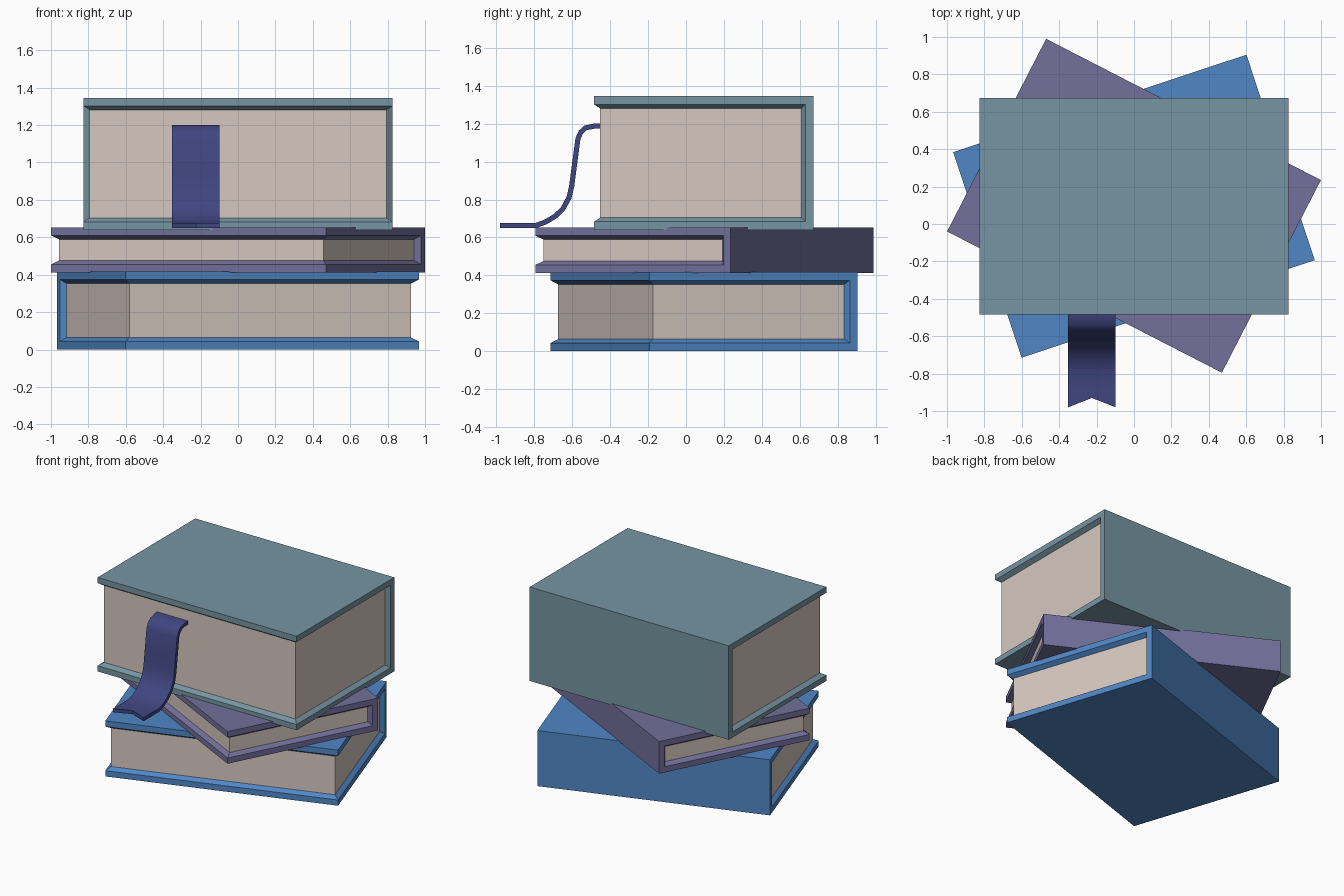
import bpy, bmesh, math

if "Cube" in bpy.data.objects:
    bpy.data.objects.remove(bpy.data.objects["Cube"])


def material(name, rgb):
    m = bpy.data.materials.new(name)
    lin = [((c / 255 + 0.055) / 1.055) ** 2.4 for c in rgb]
    m.diffuse_color = (*lin, 1)
    m.use_nodes = True
    m.node_tree.nodes["Principled BSDF"].inputs["Base Color"].default_value = m.diffuse_color
    return m


TEAL = material("dusty teal", (118, 149, 162))
PURPLE = material("muted purple", (115, 112, 155))
BLUE = material("mid blue", (80, 134, 197))
PAPER = material("paper", (214, 200, 192))
NAVY = material("ribbon navy", (64, 70, 128))

W, D = 1.652, 1.158        # cover size
RIM, INNER, INSET = 0.043, 0.064, 0.032   # board edge, full thickness, page recess


def add_object(name, bm, mat):
    bmesh.ops.recalc_face_normals(bm, faces=bm.faces)
    me = bpy.data.meshes.new(name)
    bm.to_mesh(me)
    bm.free()
    me.materials.append(mat)
    ob = bpy.data.objects.new(name, me)
    bpy.context.collection.objects.link(ob)
    return ob


def loft(bm, rings):
    """Closed solid through a list of four-point rings."""
    rows = [[bm.verts.new(p) for p in r] for r in rings]
    for a, b in zip(rows, rows[1:]):
        for i in range(4):
            j = (i + 1) % 4
            bm.faces.new((a[i], a[j], b[j], b[i]))
    bm.faces.new(rows[0])
    bm.faces.new(rows[-1])


def rect(x, y0, y1, z):
    return [(-x, y0, z), (x, y0, z), (x, y1, z), (-x, y1, z)]


def book(name, mat, centre, angle, z0, z1):
    h, x, y = z1 - z0, W / 2, D / 2
    bm = bmesh.new()
    # two boards with bevelled inner edges
    for flip in (False, True):
        f = (lambda z: h - z) if flip else (lambda z: z)
        loft(bm, [rect(x, -y, y, f(0)), rect(x, -y, y, f(RIM)),
                  rect(x - INSET, -y + INSET, y, f(INNER))])
    # spine with the same bevel
    def upright(hx, yy):
        return [(-hx, yy, 0), (hx, yy, 0), (hx, yy, h), (-hx, yy, h)]
    loft(bm, [upright(x, y), upright(x, y - RIM), upright(x - INSET, y - INNER)])
    cover = add_object(name + "_cover", bm, mat)
    # page block
    bm = bmesh.new()
    loft(bm, [rect(x - INSET, -y + INSET, y - 0.05, z) for z in (0.05, h - 0.05)])
    pages = add_object(name + "_pages", bm, PAPER)
    for ob in (cover, pages):
        ob.location = (*centre, z0)
        ob.rotation_euler.z = math.radians(angle)


book("bottom_book", BLUE, (0, 0.095), 18.4, 0.0, 0.417)
book("middle_book", PURPLE, (0, 0.0975), -27.2, 0.412, 0.653)
book("top_book", TEAL, (0, 0.094), 0, 0.64, 1.345)

# bookmark ribbon: side path (y, z), swallowtail end
path = [(-0.40, 1.188), (-0.48, 1.188), (-0.53, 1.178), (-0.555, 1.155), (-0.57, 1.12),
        (-0.59, 0.97), (-0.603, 0.87), (-0.617, 0.81), (-0.65, 0.75), (-0.69, 0.712),
        (-0.74, 0.682), (-0.79, 0.664), (-0.88, 0.663), (-0.98, 0.663)]
bm = bmesh.new()
rows = []
for y, z in path:
    mid = -0.93 if y == -0.98 else y
    rows.append([bm.verts.new(p) for p in ((-0.352, y, z), (-0.225, mid, z), (-0.098, y, z))])
for a, b in zip(rows, rows[1:]):
    for i in range(2):
        bm.faces.new((a[i], a[i + 1], b[i + 1], b[i]))
ribbon = add_object("bookmark_ribbon", bm, NAVY)
solid = ribbon.modifiers.new("thickness", "SOLIDIFY")
solid.thickness = 0.027
solid.offset = 0
bpy.context.view_layer.objects.active = ribbon
ribbon.select_set(True)
bpy.ops.object.modifier_apply(modifier="thickness")
bpy.ops.object.shade_smooth_by_angle(angle=math.radians(40))
